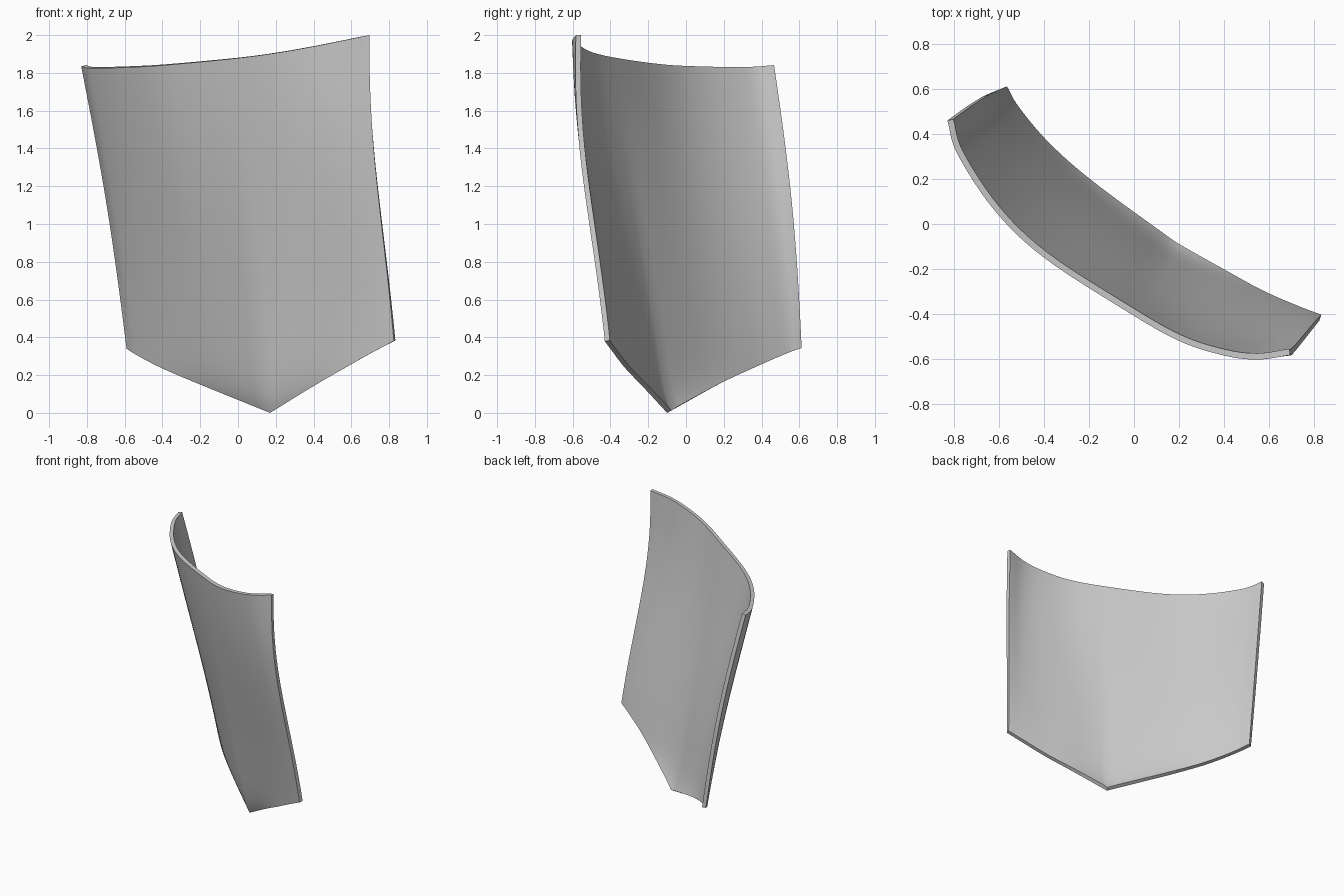
import bpy, bmesh, math
from mathutils import Vector

if "Cube" in bpy.data.objects:
    bpy.data.objects.remove(bpy.data.objects["Cube"])

# Outer top rim and pointed bottom rim, left to right
TOP = [(-.83, .46, 1.835), (-.785, .31, 1.825), (-.62, .06, 1.828),
       (-.40, -.15, 1.84), (-.03, -.39, 1.875), (.20, -.52, 1.905),
       (.40, -.585, 1.94), (.55, -.603, 1.97), (.695, -.583, 2.0)]
BOTTOM = [(-.59, .60, .34), (-.535, .505, .305), (-.40, .345, .235),
          (-.20, .17, .15), (.17, -.10, 0), (.38, -.22, .13),
          (.56, -.32, .235), (.72, -.39, .325), (.825, -.43, .38)]
OUT = Vector((-.55, -.83, 0))   # direction the panel bulges
STEPS, ROWS = 6, 36


def smooth_path(points):
    """Catmull-Rom curve through the points."""
    p = [Vector(q) for q in points]
    p = [2 * p[0] - p[1]] + p + [2 * p[-1] - p[-2]]
    out = []
    for i in range(1, len(p) - 2):
        a, b, c, d = p[i - 1:i + 3]
        for k in range(STEPS):
            t = k / STEPS
            out.append(.5 * (2 * b + (c - a) * t + (2 * a - 5 * b + 4 * c - d) * t**2
                             + (3 * b - a - 3 * c + d) * t**3))
    return out + [p[-2]]


def bulge(u, v):
    """S-shaped vertical profile, with a curl at the bottom tip."""
    left = -.03 * math.sin(math.pi * v)
    right = .045 * math.sin(math.pi * v**1.6)
    curl = .035 * math.exp(-((u - .5) / .15)**2) * (1 - math.exp(-v / .05)) * (1 - v)
    return left * (1 - u) + right * u + curl


top = smooth_path(TOP)
bottom = smooth_path(BOTTOM[:5])[:-1] + smooth_path(BOTTOM[4:])  # sharp tip
n = len(top)

# Curved panel surface
bm = bmesh.new()
grid = []
for j in range(ROWS + 1):
    v = (j / ROWS)**1.3          # finer rows near the tip
    grid.append([bm.verts.new(bottom[i].lerp(top[i], v) + OUT * bulge(i / (n - 1), v))
                 for i in range(n)])
for j in range(ROWS):
    for i in range(n - 1):
        bm.faces.new((grid[j][i], grid[j][i + 1], grid[j + 1][i + 1], grid[j + 1][i]))
mesh = bpy.data.meshes.new("curved_panel")
bm.to_mesh(mesh)
bm.free()
panel = bpy.data.objects.new("curved_panel", mesh)
bpy.context.collection.objects.link(panel)

# Thickness towards the hollow side
solid = panel.modifiers.new("thickness", 'SOLIDIFY')
solid.thickness = .028
solid.offset = -1
bpy.context.view_layer.objects.active = panel
panel.select_set(True)
bpy.ops.object.modifier_apply(modifier=solid.name)
bpy.ops.object.shade_smooth_by_angle(angle=math.radians(35))
